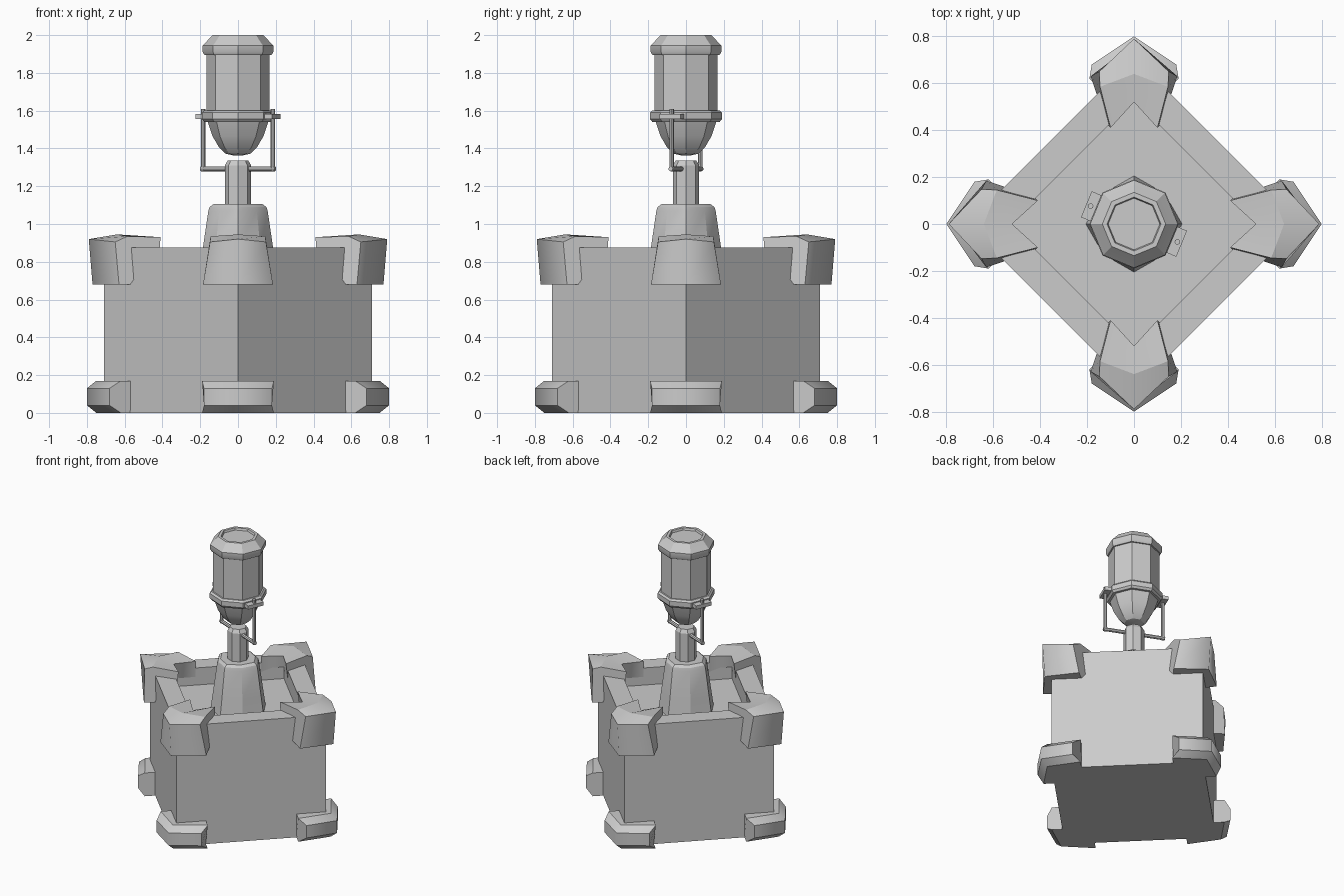
import bpy, bmesh, math
from mathutils import Matrix, Vector

if "Cube" in bpy.data.objects:
    bpy.data.objects.remove(bpy.data.objects["Cube"])


def finish(name, bm):
    bmesh.ops.recalc_face_normals(bm, faces=bm.faces)
    mesh = bpy.data.meshes.new(name)
    bm.to_mesh(mesh)
    bm.free()
    ob = bpy.data.objects.new(name, mesh)
    bpy.context.collection.objects.link(ob)
    return ob


def smooth(ob):
    bpy.ops.object.select_all(action='DESELECT')
    ob.select_set(True)
    bpy.context.view_layer.objects.active = ob
    bpy.ops.object.shade_smooth_by_angle(angle=math.radians(30))


def turned(name, profile, sides, diag=1.0):
    """Loft (radius, z) rings with a corner on each axis; diag scales odd corners."""
    bm = bmesh.new()
    rings = []
    for r, z in profile:
        ring = []
        for i in range(sides):
            a = math.tau * i / sides
            k = r * (diag if i % 2 else 1)
            ring.append(bm.verts.new((k * math.cos(a), k * math.sin(a), z)))
        rings.append(ring)
    for a, b in zip(rings, rings[1:]):
        for i in range(sides):
            j = (i + 1) % sides
            bm.faces.new((a[i], a[j], b[j], b[i]))
    bm.faces.new(rings[0])
    bm.faces.new(rings[-1])
    return finish(name, bm)


def corner_guards(name, section):
    """Section rows (tip_y, tip_z, end_x, end_y, end_z) wrapped round each box corner."""
    for n in range(4):
        bm = bmesh.new()
        left, mid, right = [], [], []
        for c, cz, x, y, z in section:
            left.append(bm.verts.new((-x, -y, z)))
            mid.append(bm.verts.new((0, -c, cz)))
            right.append(bm.verts.new((x, -y, z)))
        count = len(section)
        for a, b in ((left, mid), (mid, right)):
            for i in range(count):
                j = (i + 1) % count
                bm.faces.new((a[i], b[i], b[j], a[j]))
        bm.faces.new(left)
        bm.faces.new(right)
        # soft only across the middle fold
        centre = set(mid)
        for f in bm.faces:
            f.smooth = True
        for e in bm.edges:
            e.smooth = e.verts[0] in centre and e.verts[1] in centre
        bmesh.ops.rotate(bm, verts=bm.verts, cent=(0, 0, 0),
                         matrix=Matrix.Rotation(n * math.pi / 2, 3, 'Z'))
        finish(f"{name}_{n + 1}", bm)


def rod(bm, p, q, r):
    p, q = Vector(p), Vector(q)
    d = q - p
    m = Matrix.Translation((p + q) / 2) @ d.to_track_quat('Z', 'Y').to_matrix().to_4x4()
    bmesh.ops.create_cone(bm, cap_ends=True, segments=8, radius1=r, radius2=r,
                          depth=d.length, matrix=m)


# Box with recessed top
turned("box_body", [(.71, 0), (.71, .875), (.53, .875), (.53, .75)], 4)

# Upper corner guards, folded over the rim into the recess
corner_guards("upper_corner_guard", [
    (.70, .68, .135, .565, .68),
    (.77, .68, .185, .63, .68),
    (.79, .92, .148, .65, .905),
    (.64, .945, .145, .585, .935),
    (.52, .92, .10, .41, .93),
    (.54, .75, .115, .425, .75),
])

# Corner feet
corner_guards("corner_foot", [
    (.70, .17, .135, .565, .17),
    (.75, .17, .19, .62, .17),
    (.80, .13, .18, .68, .13),
    (.80, .04, .18, .68, .04),
    (.75, 0, .19, .62, 0),
    (.70, 0, .135, .565, 0),
])

# Pedestal and post
smooth(turned("pedestal", [(.205, .75), (.185, .88), (.157, 1.07), (.15, 1.09), (.13, 1.105)], 8, .9))
turned("post", [(.07, 1.09), (.07, 1.31), (.055, 1.335)], 8)

# Capsule head with two collars and a rounded underside
smooth(turned("capsule", [
    (.02, 1.362), (.065, 1.372), (.10, 1.405), (.135, 1.465), (.16, 1.54),
    (.178, 1.54), (.19, 1.555), (.19, 1.59), (.178, 1.602), (.168, 1.602),
    (.168, 1.895), (.178, 1.895), (.187, 1.91), (.187, 1.945), (.172, 1.96),
    (.135, 2.0), (.115, 2.0), (.11, 1.985)], 8))

# Yoke: arm, upright and clip on two opposite sides
for side, turn in (("right", 0), ("left", math.pi)):
    a = turn - math.pi / 8
    u = Vector((math.cos(a), math.sin(a), 0))
    up = Vector((0, 0, 1))
    bm = bmesh.new()
    rod(bm, u * .05 + up * 1.292, u * .213 + up * 1.292, .013)
    rod(bm, u * .2 + up * 1.28, u * .2 + up * 1.61, .012)
    m = (Matrix.Translation(u * .195 + up * 1.57) @ Matrix.Rotation(a, 4, 'Z')
         @ Matrix.Diagonal((.05, .12, .026, 1)))
    bmesh.ops.create_cube(bm, size=1, matrix=m)
    finish(f"yoke_{side}", bm)
